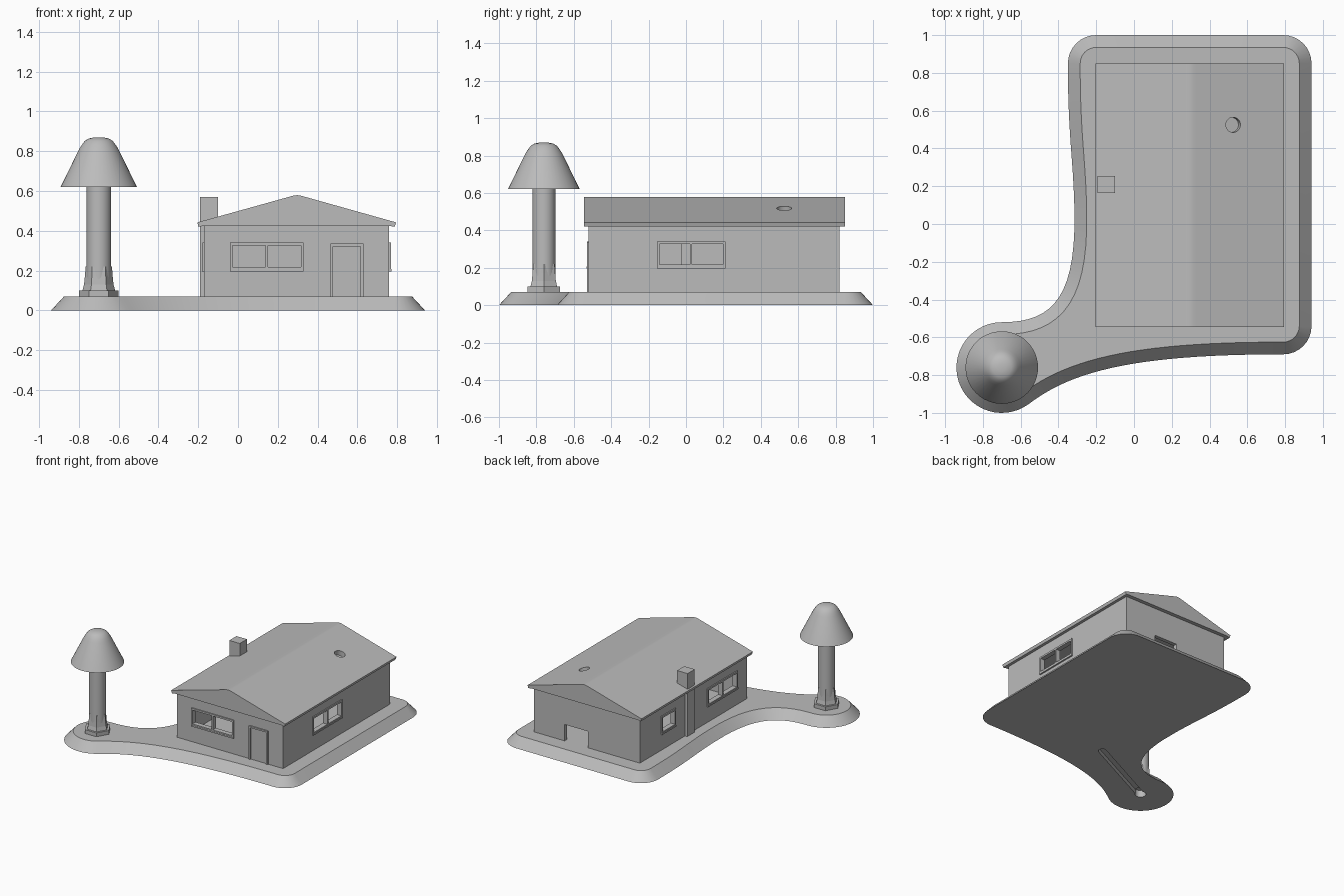
import bpy, bmesh, math
from mathutils import Vector, Matrix
from mathutils.geometry import interpolate_bezier

if "Cube" in bpy.data.objects:
    bpy.data.objects.remove(bpy.data.objects["Cube"])

grey = bpy.data.materials.new("plain_grey")
grey.use_nodes = True
grey.diffuse_color = (0.5, 0.5, 0.5, 1)
grey.node_tree.nodes["Principled BSDF"].inputs["Base Color"].default_value = grey.diffuse_color


def finish(name, bm):
    bmesh.ops.recalc_face_normals(bm, faces=bm.faces)
    me = bpy.data.meshes.new(name)
    bm.to_mesh(me)
    bm.free()
    me.materials.append(grey)
    ob = bpy.data.objects.new(name, me)
    bpy.context.collection.objects.link(ob)
    return ob


def activate(ob):
    bpy.ops.object.select_all(action='DESELECT')
    ob.select_set(True)
    bpy.context.view_layer.objects.active = ob


def smooth(ob, angle=30):
    activate(ob)
    bpy.ops.object.shade_smooth_by_angle(angle=math.radians(angle))


def loft(name, rings):
    """Skin matching rings of points and cap both ends."""
    bm = bmesh.new()
    loops = [[bm.verts.new(p) for p in ring] for ring in rings]
    n = len(loops[0])
    for a, b in zip(loops, loops[1:]):
        for i in range(n):
            j = (i + 1) % n
            bm.faces.new((a[i], a[j], b[j], b[i]))
    bm.faces.new(loops[0])
    bm.faces.new(loops[-1])
    return finish(name, bm)


def box(name, x0, x1, y0, y1, z0, z1):
    return loft(name, [[(x, y, z) for x, y in ((x0, y0), (x1, y0), (x1, y1), (x0, y1))]
                       for z in (z0, z1)])


def turned(name, center, profile, sides):
    return loft(name, [[(center.x + r * math.cos(math.tau * i / sides),
                         center.y + r * math.sin(math.tau * i / sides), z)
                        for i in range(sides)] for r, z in profile])


def cut(ob, cutter, keep=False):
    cutter.hide_render = True
    mod = ob.modifiers.new("cut", 'BOOLEAN')
    mod.operation = 'DIFFERENCE'
    mod.solver = 'EXACT'
    mod.object = cutter
    activate(ob)
    bpy.ops.object.modifier_apply(modifier=mod.name)
    if not keep:
        bpy.data.objects.remove(cutter)


def arc(c, r, a0, a1, n):
    return [Vector((c[0] + r * math.cos(math.radians(a0 + (a1 - a0) * i / n)),
                    c[1] + r * math.sin(math.radians(a0 + (a1 - a0) * i / n)))) for i in range(n + 1)]


def bezier(*p, n=16):
    pts = interpolate_bezier(*[Vector((x, y, 0)) for x, y in p], n)
    return [v.to_2d() for v in pts[1:-1]]


# Base: rounded plot joined to a round pad, with a sloped rim
GROUND, RIM = 0.07, 0.065
lamp = Vector((-0.7, -0.76))
outline = arc((0.79, -0.54), 0.15, -90, 0, 8) + arc((0.79, 0.85), 0.15, 0, 90, 8)
outline += arc((-0.2, 0.85), 0.15, 90, 180, 8)
outline += bezier((-0.35, 0.85), (-0.35, 0.45), (-0.32, 0.35), (-0.315, 0.05))
outline += bezier((-0.315, 0.05), (-0.31, -0.4), (-0.44, -0.52), (-0.7, -0.52))
pad = arc(lamp, 0.24, 90, 307, 28)
outline += pad + bezier(pad[-1], (-0.33, -0.78), (0.0, -0.69), (0.79, -0.69), n=24)
inner = []
for i, p in enumerate(outline):
    t = (outline[(i + 1) % len(outline)] - outline[i - 1]).normalized()
    inner.append(p + RIM * Vector((-t.y, t.x)))
base = loft("base", [[(p.x, p.y, 0) for p in outline], [(p.x, p.y, GROUND) for p in inner]])

# Wire channel and hole in the underside
end = Vector((-0.08, -0.455))
heading = math.degrees(math.atan2(end.y - lamp.y, end.x - lamp.x))
slot = arc(lamp, 0.03, heading + 90, heading + 270, 8) + arc(end, 0.03, heading - 90, heading + 90, 8)
cut(base, loft("channel_cutter", [[(p.x, p.y, z) for p in slot] for z in (-0.02, 0.035)]))
cut(base, turned("wire_hole_cutter", lamp, [(0.04, -0.02), (0.04, 0.055)], 24))
smooth(base)

# House walls, hollow
X0, X1, Y0, Y1, TOP, T = -0.17, 0.76, -0.52, 0.82, 0.425, 0.03
walls = box("walls", X0, X1, Y0, Y1, GROUND - 0.005, TOP + 0.005)
cut(walls, box("room_cutter", X0 + T, X1 - T, Y0 + T, Y1 - T, GROUND - 0.03, TOP + 0.03))
cut(walls, box("back_opening_cutter", 0.285, 0.49, Y1 - 0.1, Y1 + 0.1, GROUND - 0.03, 0.2))
box("partition", 0.36, 0.38, Y0 + T, -0.024, GROUND, TOP)


def on_wall(name, side, a0, a1, z0, z1, inward, outward):
    """Box lying in a wall, from a depth inside its face to one outside."""
    face, sign = {"front": (Y0, -1), "left": (X0, -1), "right": (X1, 1)}[side]
    d0, d1 = sorted((face - sign * inward, face + sign * outward))
    if side == "front":
        return box(name, a0, a1, d0, d1, z0, z1)
    return box(name, d0, d1, a0, a1, z0, z1)


# Windows: raised frame, sill and openings
for name, side, a0, a1, panes in (("front_window", "front", -0.04, 0.33, 2),
                                  ("side_window", "right", -0.155, 0.21, 2),
                                  ("far_window", "left", -0.395, -0.02, 2),
                                  ("small_window", "left", 0.38, 0.557, 1)):
    frame = on_wall(name + "_frame", side, a0, a1, 0.205, 0.34, 0.005, 0.009)
    on_wall(name + "_sill", side, a0, a1, 0.196, 0.207, 0.005, 0.012)
    margin, bar = 0.012, 0.011
    width = (a1 - a0 - 2 * margin - (panes - 1) * bar) / panes
    for k in range(panes):
        s = a0 + margin + k * (width + bar)
        hole = on_wall("pane_cutter", side, s, s + width, 0.217, 0.326, 0.06, 0.06)
        cut(walls, hole, keep=True)
        cut(frame, hole)

# Door surround with the door panel set back in it
for name, a0, a1, z0, z1 in (("door_jamb_left", 0.617, 0.63, GROUND, 0.335),
                             ("door_jamb_right", 0.464, 0.477, GROUND, 0.335),
                             ("door_lintel", 0.477, 0.617, 0.322, 0.335)):
    on_wall(name, "front", a0, a1, z0, z1, 0.005, 0.01)

# Chimney stack and its breast on the wall
box("chimney", -0.192, -0.1, 0.165, 0.255, TOP, 0.57)
box("chimney_breast", -0.19, X0 + 0.005, 0.165, 0.255, GROUND, TOP)

# Roof: solid gable with a softened ridge and a round flue hole
gable = [(-0.198, 0.42), (-0.205, 0.442), (0.262, 0.572), (0.28, 0.577), (0.297, 0.579),
         (0.314, 0.577), (0.332, 0.572), (0.795, 0.442), (0.788, 0.42), (0.76, 0.425), (-0.17, 0.425)]
roof = loft("roof", [[(x, y, z) for x, z in gable] for y in (-0.545, 0.85)])
flue = turned("flue_cutter", Vector((0, 0)), [(0.04, -0.04), (0.04, 0.05)], 32)
flue.data.transform(Matrix.Translation((0.525, 0.525, 0.518)) @ Matrix.Rotation(math.radians(15.6), 4, 'Y'))
cut(roof, flue)
smooth(roof, 14)

# Lamp: hexagonal foot, flared collar, round post and hollow shade
turned("lamp_foot", lamp, [(0.1, GROUND - 0.005), (0.1, 0.1)], 6)
turned("lamp_collar", lamp, [(0.082, 0.1), (0.074, 0.13), (0.07, 0.17), (0.066, 0.22)], 6)
smooth(turned("lamp_post", lamp, [(0.062, 0.09), (0.062, 0.84)], 32))
dome = [(0.085, 0.832), (0.07, 0.852), (0.05, 0.864), (0.02, 0.87)]
shade = turned("lamp_shade", lamp, [(0.175, 0.62), (0.192, 0.62), (0.098, 0.812)] + dome, 48)
cut(shade, turned("shade_cutter", lamp, [(0.18, 0.6), (0.175, 0.62), (0.08, 0.81), (0.065, 0.83)], 48))
smooth(shade, 40)
